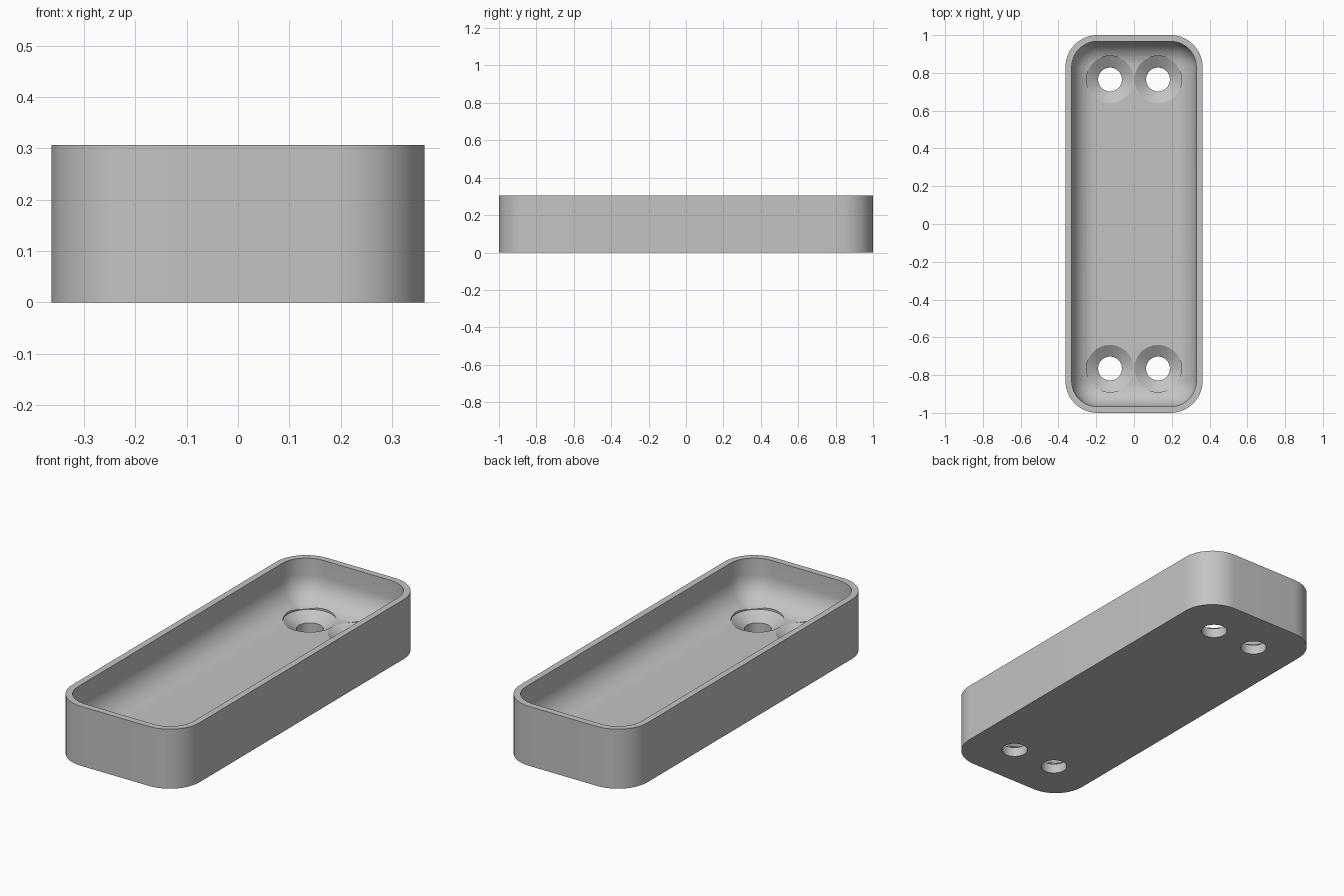
import bpy, bmesh, math

cube = bpy.data.objects.get("Cube")
if cube:
    bpy.data.objects.remove(cube, do_unlink=True)

HALF_X, HALF_Y, HEIGHT = 0.363, 1.0, 0.306
CORNER, WALL, FLOOR, FILLET = 0.17, 0.033, 0.09, 0.13
HOLE_X, HOLE_Y, HOLE_R, HEAD_R, SEAT_Z = 0.127, 0.765, 0.063, 0.125, 0.05

grey = bpy.data.materials.new("light grey")
grey.use_nodes = True
grey.diffuse_color = (0.55, 0.55, 0.55, 1)
grey.node_tree.nodes["Principled BSDF"].inputs["Base Color"].default_value = grey.diffuse_color


def rounded_ring(bm, inset, z, steps=14):
    """Rounded rectangle of vertices, moved in from the outer wall."""
    r = CORNER - inset
    ring = []
    for q, (sx, sy) in enumerate([(1, 1), (-1, 1), (-1, -1), (1, -1)]):
        for i in range(steps + 1):
            a = math.pi / 2 * (q + i / steps)
            ring.append(bm.verts.new((sx * (HALF_X - CORNER) + r * math.cos(a),
                                      sy * (HALF_Y - CORNER) + r * math.sin(a), z)))
    return ring


def round_ring(bm, r, z, steps=48):
    return [bm.verts.new((r * math.cos(2 * math.pi * i / steps),
                          r * math.sin(2 * math.pi * i / steps), z)) for i in range(steps)]


def skin(name, bm, rings):
    """Join the rings in order, cap both ends and make an object."""
    for a, b in zip(rings, rings[1:]):
        for i in range(len(a)):
            j = (i + 1) % len(a)
            bm.faces.new((a[i], a[j], b[j], b[i]))
    bm.faces.new(rings[0][::-1])
    bm.faces.new(rings[-1])
    bmesh.ops.recalc_face_normals(bm, faces=bm.faces)
    mesh = bpy.data.meshes.new(name)
    bm.to_mesh(mesh)
    bm.free()
    mesh.materials.append(grey)
    obj = bpy.data.objects.new(name, mesh)
    bpy.context.collection.objects.link(obj)
    return obj


# Tray: outer wall, flat rim, inner wall and filleted floor
bm = bmesh.new()
rings = [rounded_ring(bm, 0, 0), rounded_ring(bm, 0, HEIGHT), rounded_ring(bm, WALL, HEIGHT)]
for i in range(13):
    t = math.pi / 2 * i / 12
    rings.append(rounded_ring(bm, WALL + FILLET * (1 - math.cos(t)),
                              FLOOR + FILLET * (1 - math.sin(t))))
tray = skin("tray", bm, rings)

# Countersunk screw holes, a pair at each end
cutters = []
for sx in (-1, 1):
    for sy in (-1, 1):
        bm = bmesh.new()
        profile = [(HOLE_R, -0.1), (HOLE_R, SEAT_Z), (HEAD_R, FLOOR + 0.0003), (HEAD_R, 0.25)]
        cutter = skin("screw_hole_cutter", bm, [round_ring(bm, r, z) for r, z in profile])
        cutter.location = (sx * HOLE_X, sy * HOLE_Y, 0)
        cutter.hide_render = True
        cutters.append(cutter)
        mod = tray.modifiers.new("screw hole", "BOOLEAN")
        mod.operation = "DIFFERENCE"
        mod.solver = "EXACT"
        mod.object = cutter

bpy.ops.object.select_all(action="DESELECT")
tray.select_set(True)
bpy.context.view_layer.objects.active = tray
for mod in list(tray.modifiers):
    bpy.ops.object.modifier_apply(modifier=mod.name)
for cutter in cutters:
    bpy.data.objects.remove(cutter, do_unlink=True)

bpy.ops.object.shade_smooth_by_angle(angle=math.radians(25))
